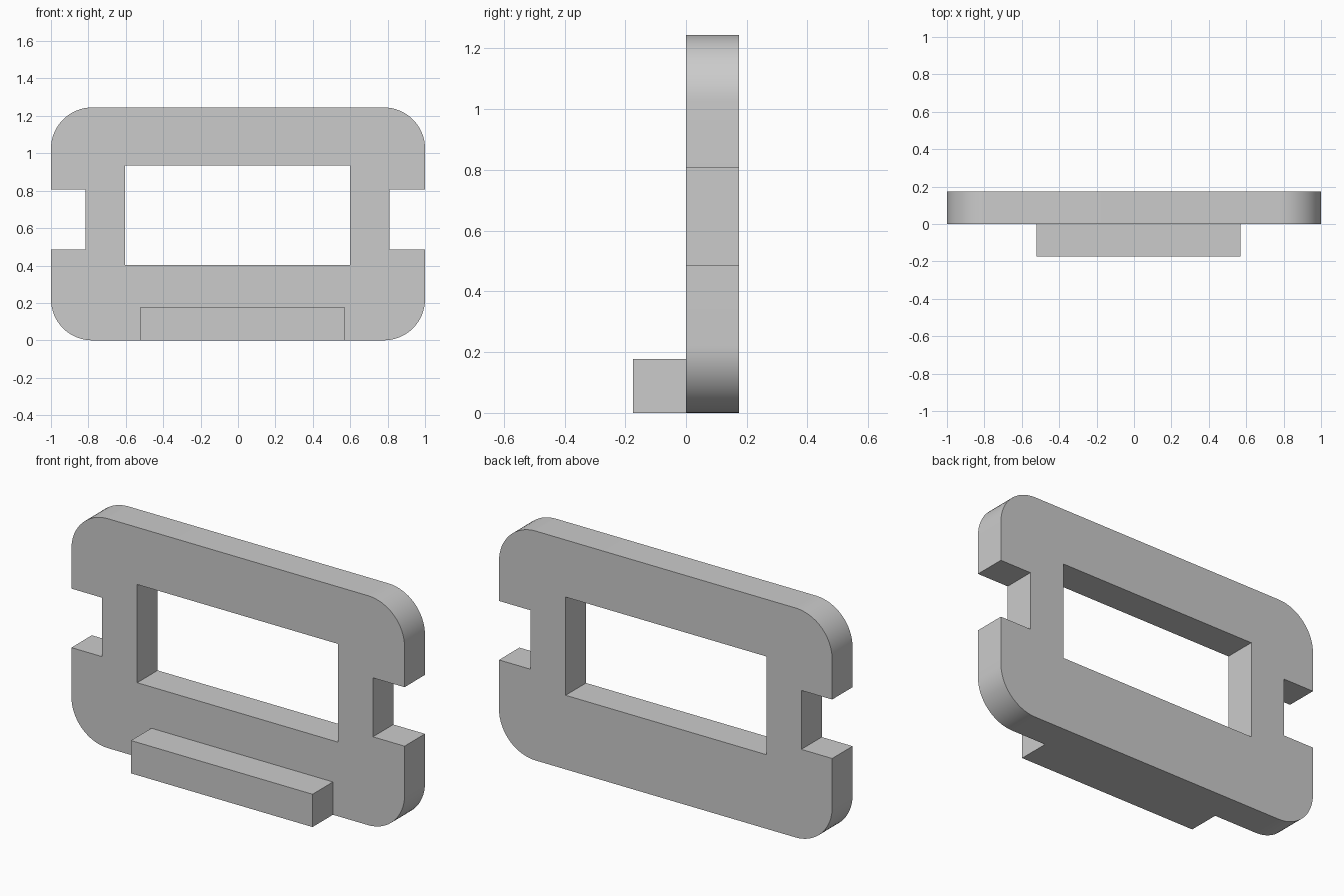
import bpy
import bmesh
import math
from mathutils import Vector

if "Cube" in bpy.data.objects:
    bpy.data.objects.remove(bpy.data.objects["Cube"], do_unlink=True)

WIDTH, HEIGHT, DEPTH = 2.0, 1.245, 0.175
CORNER_RADIUS = 0.22

# Single grey material
grey = bpy.data.materials.new("light grey")
grey.use_nodes = True
colour = (0.6, 0.6, 0.6, 1)
grey.diffuse_color = colour
grey.node_tree.nodes["Principled BSDF"].inputs["Base Color"].default_value = colour


def box(name, low, high, radius=0):
    """Box between two corners, optionally rounding the edges along y."""
    low, high = Vector(low), Vector(high)
    bm = bmesh.new()
    bmesh.ops.create_cube(bm, size=1)
    for v in bm.verts:
        v.co = (low + high) / 2 + v.co * (high - low)
    if radius:
        edges = [e for e in bm.edges
                 if abs(e.verts[0].co.y - e.verts[1].co.y) > DEPTH / 2]
        bmesh.ops.bevel(bm, geom=edges, offset=radius, segments=16,
                        profile=0.5, affect='EDGES')
    mesh = bpy.data.meshes.new(name)
    bm.to_mesh(mesh)
    bm.free()
    mesh.materials.append(grey)
    obj = bpy.data.objects.new(name, mesh)
    bpy.context.collection.objects.link(obj)
    return obj


def cut(target, name, x0, x1, z0, z1):
    """Cut a rectangular opening right through the plate."""
    cutter = box(name, (x0, -DEPTH, z0), (x1, 2 * DEPTH, z1))
    cutter.hide_render = True
    mod = target.modifiers.new(name, 'BOOLEAN')
    mod.operation = 'DIFFERENCE'
    mod.solver = 'EXACT'
    mod.object = cutter
    bpy.context.view_layer.objects.active = target
    bpy.ops.object.modifier_apply(modifier=mod.name)
    bpy.data.objects.remove(cutter, do_unlink=True)


# Upright plate with rounded corners, a window and two side notches
plate = box("frame_plate", (-WIDTH / 2, 0, 0), (WIDTH / 2, DEPTH, HEIGHT),
            CORNER_RADIUS)
cut(plate, "window_cutter", -0.605, 0.6, 0.402, 0.935)
cut(plate, "right_notch_cutter", -1.2, -0.815, 0.487, 0.807)
cut(plate, "left_notch_cutter", 0.81, 1.2, 0.487, 0.807)

# Ledge along the foot of the front
box("front_ledge", (-0.52, -DEPTH, 0), (0.57, 0, 0.178))

# Smooth the rounded corners, keep the rest crisp
bpy.ops.object.select_all(action='DESELECT')
plate.select_set(True)
bpy.context.view_layer.objects.active = plate
bpy.ops.object.shade_smooth_by_angle(angle=math.radians(30))
